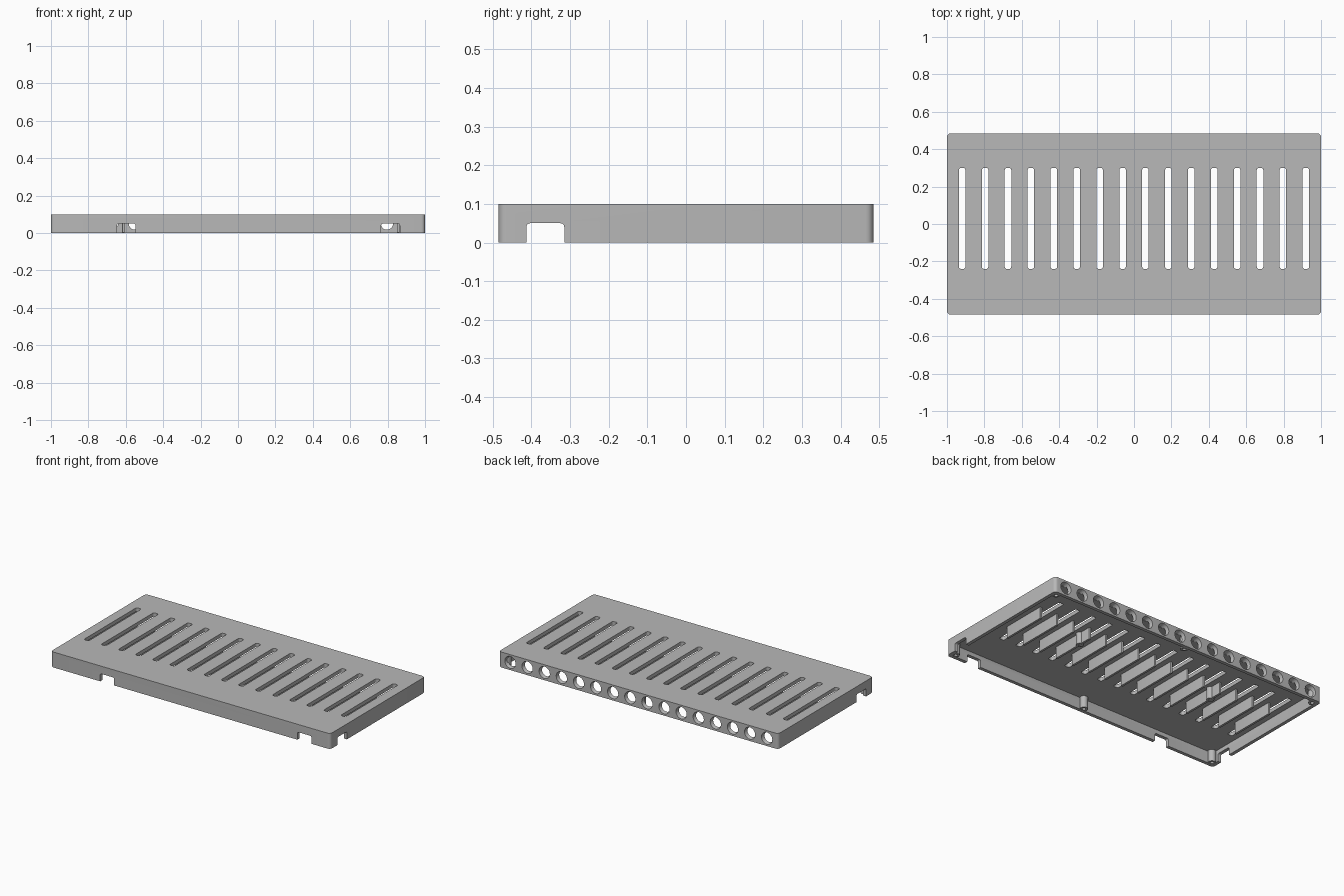
import bpy, bmesh
from math import pi, sin, cos
from mathutils import Matrix, Vector

cube = bpy.data.objects.get("Cube")
if cube:
    bpy.data.objects.remove(cube, do_unlink=True)

# Main sizes
LENGTH, DEPTH, HEIGHT = 2.0, 0.97, 0.1
WALL, ROOF = 0.022, 0.024
COUNT, PITCH = 16, 0.1225
CEILING = HEIGHT - ROOF

grey = bpy.data.materials.new("plastic grey")
grey.use_nodes = True
grey.diffuse_color = (0.48, 0.48, 0.48, 1)
grey.node_tree.nodes["Principled BSDF"].inputs["Base Color"].default_value = grey.diffuse_color


def add_prism(bm, w, h, r, depth, matrix):
    """Rounded rectangle extruded both ways along its local z."""
    steps = 5
    ring = []
    for k, (sx, sy) in enumerate([(1, 1), (-1, 1), (-1, -1), (1, -1)]):
        for i in range(steps + 1):
            a = (k + i / steps) * pi / 2
            ring.append((sx * (w / 2 - r) + r * cos(a), sy * (h / 2 - r) + r * sin(a)))
    low = [bm.verts.new(matrix @ Vector((x, y, -depth / 2))) for x, y in ring]
    high = [bm.verts.new(matrix @ Vector((x, y, depth / 2))) for x, y in ring]
    bm.faces.new(low[::-1])
    bm.faces.new(high)
    for i in range(len(ring)):
        j = (i + 1) % len(ring)
        bm.faces.new((low[i], low[j], high[j], high[i]))


def make_object(name, bm):
    bmesh.ops.recalc_face_normals(bm, faces=bm.faces)
    mesh = bpy.data.meshes.new(name)
    bm.to_mesh(mesh)
    bm.free()
    mesh.materials.append(grey)
    obj = bpy.data.objects.new(name, mesh)
    bpy.context.collection.objects.link(obj)
    return obj


def select(obj):
    bpy.ops.object.select_all(action='DESELECT')
    obj.select_set(True)
    bpy.context.view_layer.objects.active = obj


def cut(target, cutter):
    cutter.hide_render = True
    mod = target.modifiers.new("cut", 'BOOLEAN')
    mod.operation, mod.solver, mod.object = 'DIFFERENCE', 'EXACT', cutter
    select(target)
    bpy.ops.object.modifier_apply(modifier=mod.name)
    bpy.data.objects.remove(cutter, do_unlink=True)


def at(x, y, z):
    return Matrix.Translation((x, y, z))


# Cover shell, open underneath
bm = bmesh.new()
add_prism(bm, LENGTH, DEPTH, 0.02, HEIGHT, at(0, 0, HEIGHT / 2))
shell = make_object("cover_shell", bm)
bm = bmesh.new()
add_prism(bm, LENGTH - 2 * WALL, DEPTH - 2 * WALL, 0.01, 2 * CEILING, at(0, 0, 0))
cut(shell, make_object("cavity_cutter", bm))

# Vent slots, cable holes and wall notches
upright = Matrix.Rotation(pi / 2, 4, 'X')
sideways = Matrix.Rotation(pi / 2, 4, 'Z') @ upright
bm = bmesh.new()
for i in range(COUNT):
    x = (i - (COUNT - 1) / 2) * PITCH
    add_prism(bm, 0.035, 0.54, 0.012, 0.08, at(x, 0.03, HEIGHT))
    bmesh.ops.create_cone(bm, cap_ends=True, segments=28, radius1=0.03, radius2=0.041, depth=0.04,
                          matrix=at(x, DEPTH / 2 - WALL / 2, 0.05) @ Matrix.Rotation(-pi / 2, 4, 'X'))
for x in (-0.597, 0.815):
    add_prism(bm, 0.1, 0.1, 0.01, 0.08, at(x, -DEPTH / 2, 0) @ upright)
for x in (-LENGTH / 2, LENGTH / 2):
    add_prism(bm, 0.098, 0.1, 0.01, 0.08, at(x, -0.364, 0) @ sideways)
cut(shell, make_object("opening_cutter", bm))

# Divider fins midway between the slots
bm = bmesh.new()
for i in range(1, COUNT):
    x = (i - COUNT / 2) * PITCH
    add_prism(bm, 0.014, 0.3, 0.002, CEILING, at(x, 0.04, CEILING / 2 + 0.002))
fins = make_object("divider_fins", bm)

# Screw posts with blind bores
posts = [(x, y) for x in (-0.963, 0, 0.963) for y in (-0.449, 0.449)]
posts += [(-4 * PITCH, 0.1), (4 * PITCH, 0.1)]
bm = bmesh.new()
bores = bmesh.new()
for x, y in posts:
    bmesh.ops.create_cone(bm, cap_ends=True, segments=24, radius1=0.023, radius2=0.023,
                          depth=CEILING + 0.004, matrix=at(x, y, CEILING / 2 + 0.003))
    bmesh.ops.create_cone(bores, cap_ends=True, segments=16, radius1=0.011, radius2=0.011,
                          depth=CEILING, matrix=at(x, y, 0.02))
screw_posts = make_object("screw_posts", bm)
cut(screw_posts, make_object("bore_cutter", bores))

for obj in (shell, fins, screw_posts):
    select(obj)
    bpy.ops.object.shade_smooth_by_angle(angle=pi / 6)
